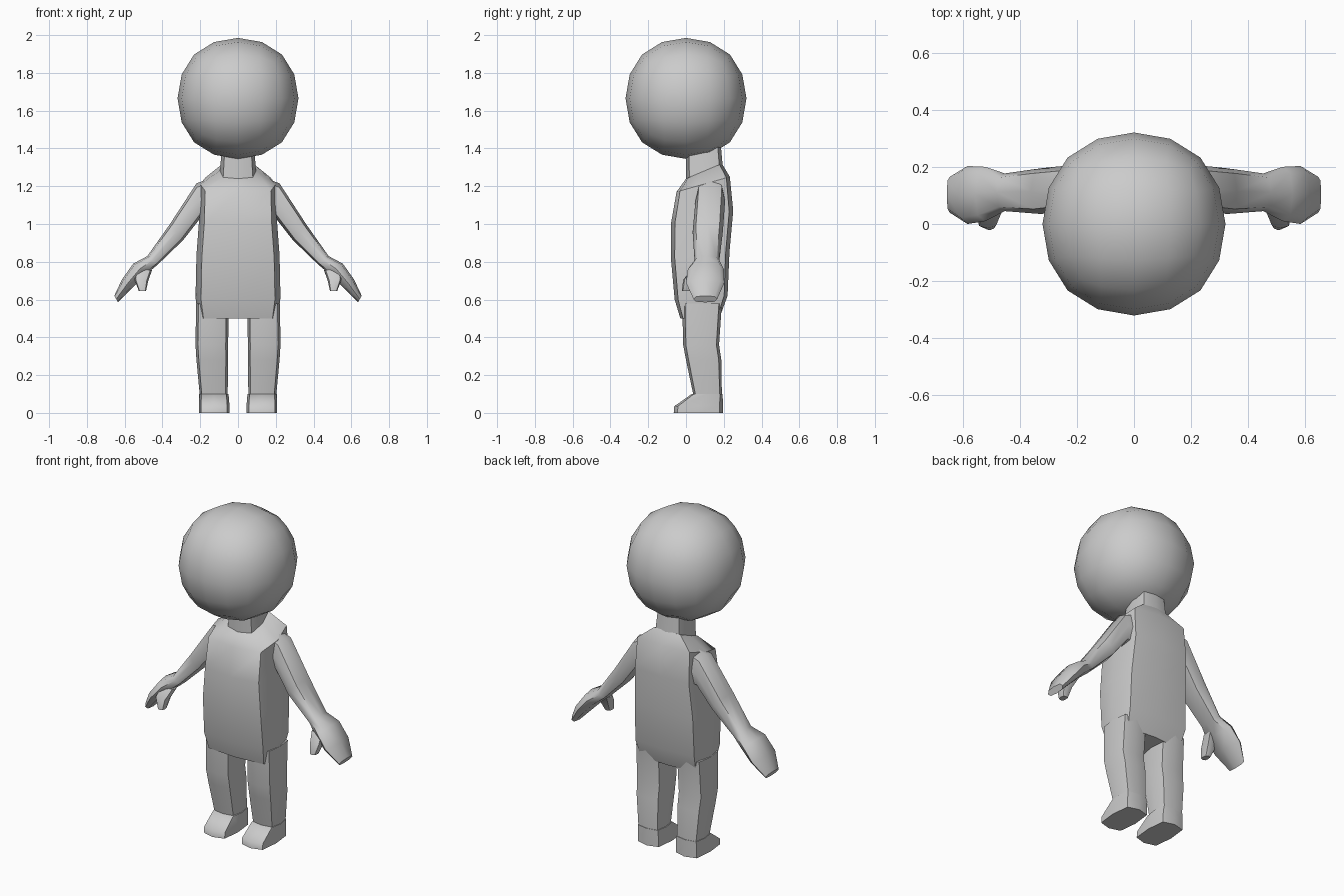
import bpy, bmesh, math
from mathutils import Vector

if "Cube" in bpy.data.objects:
    bpy.data.objects.remove(bpy.data.objects["Cube"])


def finish(ob, angle):
    bpy.ops.object.select_all(action='DESELECT')
    ob.select_set(True)
    bpy.context.view_layer.objects.active = ob
    bpy.ops.object.shade_smooth_by_angle(angle=math.radians(angle))


def level(zf, zb, x0, x1, y0, y1):
    """Section across an upright part: front and back height, x and y range."""
    c = Vector(((x0 + x1) / 2, (y0 + y1) / 2, (zf + zb) / 2))
    return c, Vector(((x1 - x0) / 2, 0, 0)), Vector((0, (y1 - y0) / 2, (zb - zf) / 2))


def limb(outer, inner, y0, y1):
    """Section across the arm: outer and inner (x, z) points and y range."""
    p, q = Vector((outer[0], 0, outer[1])), Vector((inner[0], 0, inner[1]))
    return (p + q) / 2 + Vector((0, (y0 + y1) / 2, 0)), (p - q) / 2, Vector((0, (y1 - y0) / 2, 0))


def loft(name, sections, k=0.8, mirror=False, angle=50):
    """Skin octagonal sections; k sets how boxy the octagon is."""
    shape = [(1, 0), (k, k), (0, 1), (-k, k), (-1, 0), (-k, -k), (0, -1), (k, -k)]
    bm = bmesh.new()
    rings = [[bm.verts.new(c + u * a + v * b) for a, b in shape] for c, u, v in sections]
    for r, s in zip(rings, rings[1:]):
        for i in range(8):
            j = (i + 1) % 8
            bm.faces.new((r[i], r[j], s[j], s[i]))
    bm.faces.new(rings[0])
    bm.faces.new(rings[-1])
    bmesh.ops.recalc_face_normals(bm, faces=bm.faces)
    me = bpy.data.meshes.new(name)
    bm.to_mesh(me)
    bm.free()
    ob = bpy.data.objects.new(name, me)
    bpy.context.collection.objects.link(ob)
    finish(ob, angle)
    if mirror:
        ob.modifiers.new("Mirror", 'MIRROR').use_mirror_merge = False
    return ob


# Head: subdivided cube
bpy.ops.mesh.primitive_cube_add(size=0.7627, location=(0, 0, 1.665))
head = bpy.context.object
head.name = "head"
finish(head, 180)
sub = head.modifiers.new("Subdivision", 'SUBSURF')
sub.levels = sub.render_levels = 2

# Torso and neck
loft("torso", [
    level(0.50, 0.51, -0.21, 0.21, -0.03, 0.18),
    level(0.60, 0.62, -0.225, 0.225, -0.06, 0.22),
    level(0.82, 0.85, -0.22, 0.22, -0.08, 0.23),
    level(1.00, 1.07, -0.205, 0.205, -0.08, 0.25),
    level(1.17, 1.25, -0.20, 0.20, -0.05, 0.232),
    level(1.24, 1.32, -0.10, 0.10, 0.0, 0.19),
], k=0.87)
loft("neck", [
    level(1.22, 1.30, -0.097, 0.097, 0.0, 0.195),
    level(1.37, 1.41, -0.087, 0.087, 0.0, 0.185),
], k=0.82)

# Legs and shoes
loft("leg", [
    level(0.58, 0.58, 0.05, 0.222, -0.02, 0.19),
    level(0.36, 0.36, 0.052, 0.225, -0.015, 0.175),
    level(0.28, 0.28, 0.052, 0.22, 0.0, 0.187),
    level(0.09, 0.09, 0.055, 0.202, 0.04, 0.19),
], k=0.85, mirror=True)
loft("shoe", [
    level(0.0, 0.0, 0.045, 0.207, -0.065, 0.197),
    level(0.035, 0.04, 0.045, 0.207, -0.062, 0.197),
    level(0.10, 0.10, 0.05, 0.206, 0.03, 0.193),
], k=0.85, mirror=True)

# Arms with mitten hands and thumbs
loft("arm", [
    limb((0.10, 1.26), (0.10, 1.02), 0.06, 0.20),
    limb((0.22, 1.215), (0.20, 1.03), 0.05, 0.207),
    limb((0.36, 1.0), (0.29, 0.915), 0.035, 0.195),
    limb((0.48, 0.83), (0.425, 0.785), 0.045, 0.177),
    limb((0.555, 0.79), (0.485, 0.735), 0.01, 0.20),
    limb((0.615, 0.705), (0.55, 0.67), 0.0, 0.203),
    limb((0.655, 0.62), (0.635, 0.585), 0.04, 0.165),
], k=0.78, mirror=True)
loft("thumb", [
    limb((0.54, 0.765), (0.455, 0.755), 0.03, 0.10),
    limb((0.55, 0.71), (0.475, 0.70), -0.015, 0.06),
    limb((0.525, 0.645), (0.487, 0.645), -0.022, 0.03),
], k=0.78, mirror=True)
